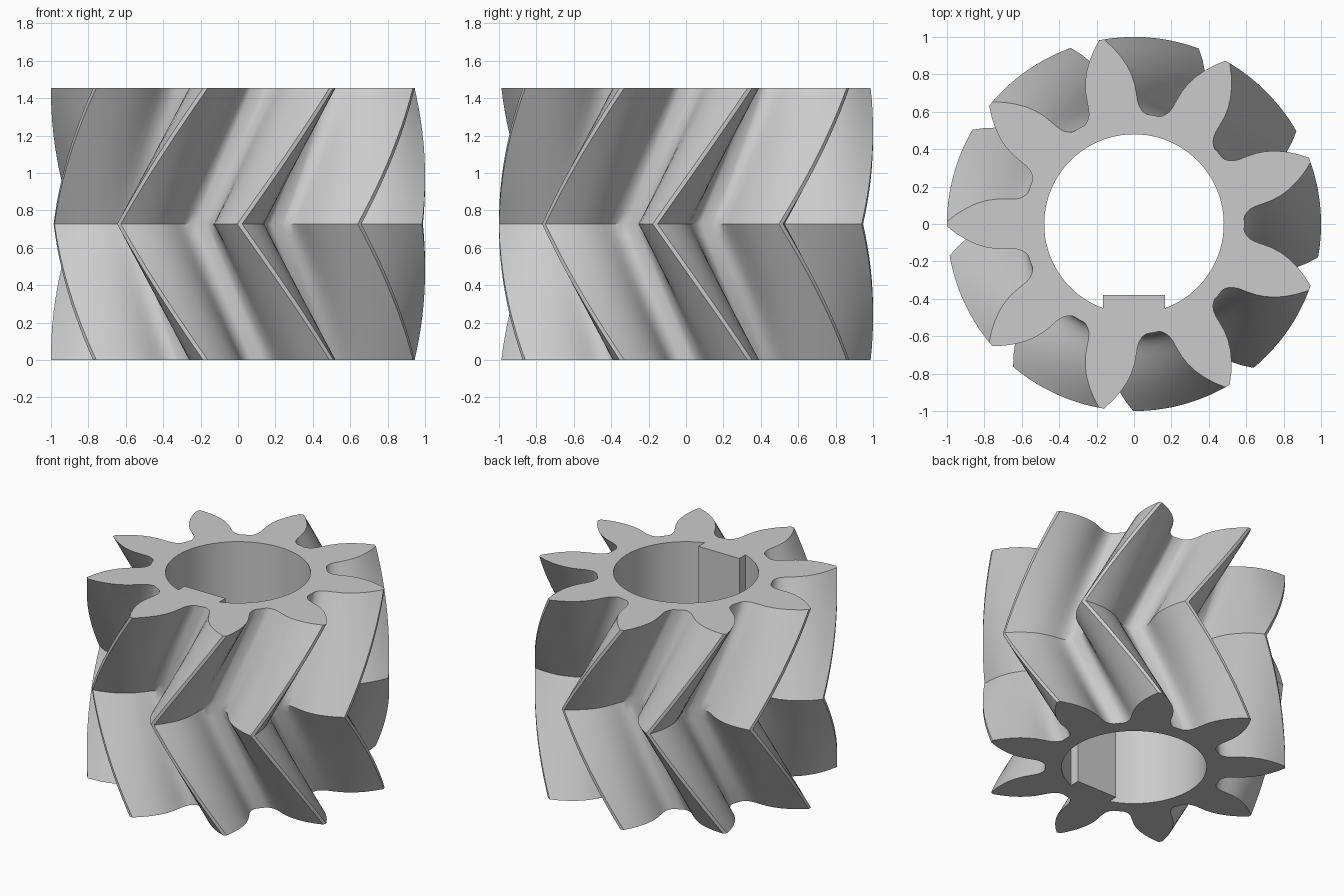
import bpy, bmesh
from math import radians, degrees, asin, sin, cos, pi

if "Cube" in bpy.data.objects:
    bpy.data.objects.remove(bpy.data.objects["Cube"])

HEIGHT, TEETH, TWIST, STEPS = 1.455, 9, -29.5, 24
BORE, KEY_HALF, KEY_Y = 0.48, 0.165, -0.38

# Half tooth flank: (radius, angle in degrees from the tooth centre)
FLANK = [(0.59, 17.0), (0.595, 15.6), (0.608, 14.0), (0.63, 12.5), (0.66, 11.6),
         (0.70, 11.0), (0.75, 10.2), (0.80, 9.0), (0.85, 7.4), (0.90, 5.4),
         (0.95, 3.2), (1.0, 0.75)]


def polar(r, deg):
    a = radians(deg)
    return r * cos(a), r * sin(a)


# Outer profile, counter-clockwise, first tooth pointing to -x
outer = []
for t in range(TEETH):
    centre = 180 + t * 360 / TEETH
    outer += [polar(r, centre - a) for r, a in FLANK]
    outer += [polar(r, centre + a) for r, a in reversed(FLANK)]
    outer.append(polar(0.59, centre + 180 / TEETH))

# Bore profile with the inward key at the front
gap = degrees(asin(KEY_HALF / BORE))
N = 72
inner = [polar(BORE, -90 + gap + (360 - 2 * gap) * i / N) for i in range(N + 1)]
inner += [(-KEY_HALF, KEY_Y), (KEY_HALF, KEY_Y)]

bm = bmesh.new()


def ring(points, z, turn=0.0):
    c, s = cos(radians(turn)), sin(radians(turn))
    return [bm.verts.new((x * c - y * s, x * s + y * c, z)) for x, y in points]


def skin(rings):
    for a, b in zip(rings, rings[1:]):
        n = len(a)
        for i in range(n):
            j = (i + 1) % n
            bm.faces.new((a[i], a[j], b[j], b[i])).smooth = True


# Herringbone teeth: twist to mid height and back again
teeth = []
for k in range(STEPS + 1):
    f = k / STEPS
    teeth.append(ring(outer, HEIGHT * f, TWIST * (1 - abs(2 * f - 1))))
bore = [ring(inner, 0), ring(inner, HEIGHT)]
skin(teeth)
skin(bore)

# Flat end faces between the tooth outline and the bore
for o, i in ((teeth[0], bore[0]), (teeth[-1], bore[1])):
    edges = [bm.edges.get((l[n - 1], l[n])) for l in (o, i) for n in range(len(l))]
    bmesh.ops.triangle_fill(bm, edges=edges, use_beauty=True)
bmesh.ops.recalc_face_normals(bm, faces=bm.faces[:])

mesh = bpy.data.meshes.new("herringbone_gear")
bm.to_mesh(mesh)
bm.free()
gear = bpy.data.objects.new("herringbone_gear", mesh)
bpy.context.collection.objects.link(gear)

steel = bpy.data.materials.new("light_grey_steel")
steel.diffuse_color = (0.6, 0.6, 0.6, 1)
steel.use_nodes = True
steel.node_tree.nodes["Principled BSDF"].inputs["Base Color"].default_value = steel.diffuse_color
mesh.materials.append(steel)

bpy.context.view_layer.objects.active = gear
gear.select_set(True)
bpy.ops.object.shade_smooth_by_angle(angle=radians(30))
